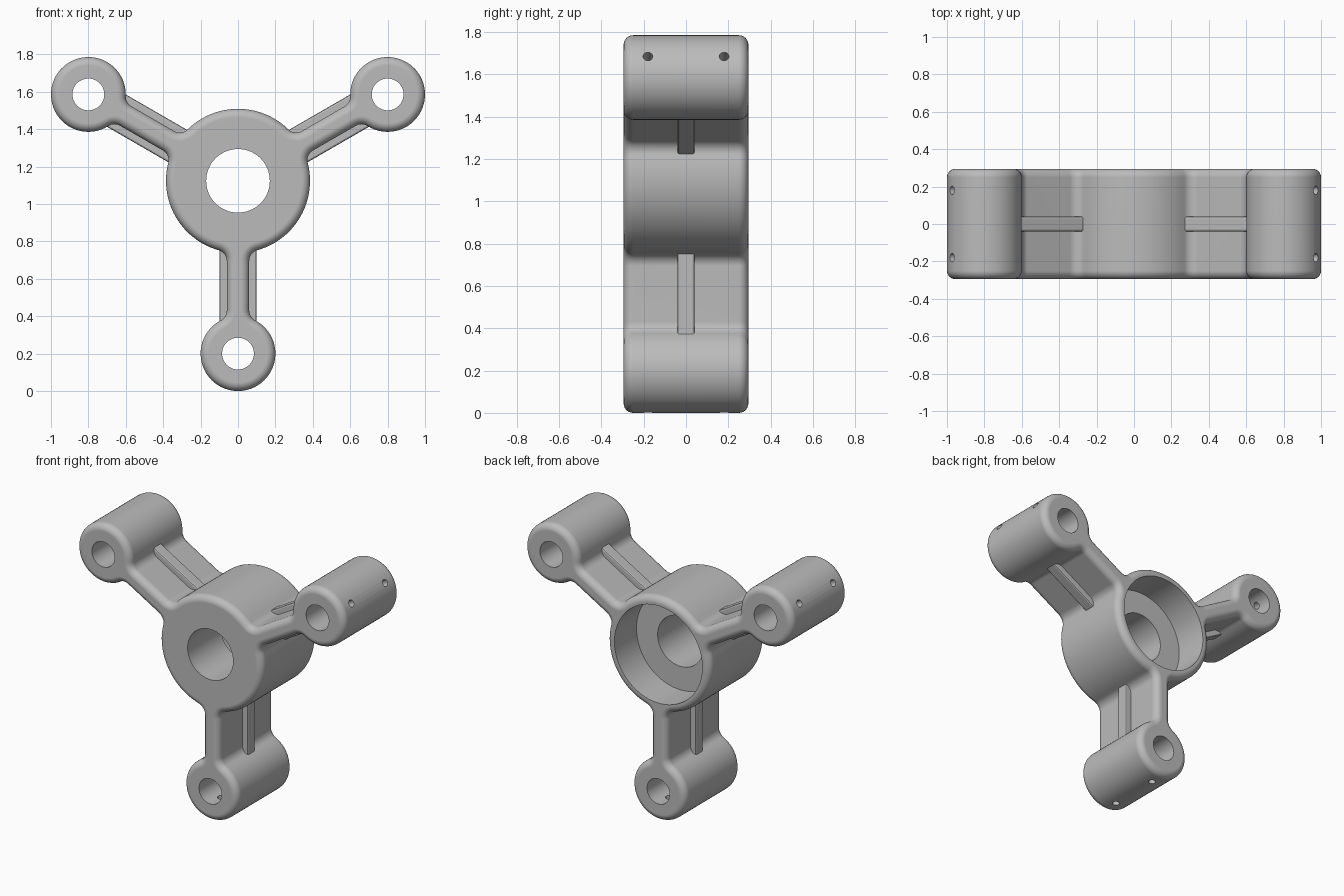
import bpy, bmesh
from math import sin, cos, pi, radians, sqrt, atan2
from mathutils import Matrix, Vector

cube = bpy.data.objects.get("Cube")
if cube:
    bpy.data.objects.remove(cube)

HUB, BOSS, WEB, FILLET = 0.385, 0.2, 0.06, 0.06   # radii and web half thickness
REACH = 1.6 / sqrt(3)                             # hub centre to boss centre
HEIGHT = REACH + BOSS                             # height of the hub centre
DEPTH, ROUND = 0.295, 0.045                       # half depth, edge rounding
ARMS = [radians(a) for a in (-90, 30, 150)]

metal = bpy.data.materials.new("grey_metal")
metal.use_nodes = True
grey = (0.5, 0.5, 0.5, 1)
metal.diffuse_color = grey
metal.node_tree.nodes["Principled BSDF"].inputs["Base Color"].default_value = grey


def place(arm, u, v, y):
    """Point u along an arm, v across it, y in depth."""
    return Vector((u * cos(arm) - v * sin(arm), y, HEIGHT + u * sin(arm) + v * cos(arm)))


def arc(cu, cv, r, a0, a1, n):
    steps = [a0 + (a1 - a0) * i / n for i in range(n + 1)]
    return [(cu + r * cos(a), cv + r * sin(a)) for a in steps]


def outline(inset):
    """Closed outline of hub, webs and bosses, inset by a distance."""
    across = WEB + FILLET
    u1 = sqrt((HUB + FILLET) ** 2 - across ** 2)
    u2 = REACH - sqrt((BOSS + FILLET) ** 2 - across ** 2)
    a, b = atan2(across, u1), atan2(across, REACH - u2)
    f = FILLET + inset
    half = arc(REACH, 0, BOSS - inset, 0, pi - b, 24)
    half += arc(u2, across, f, -b, -pi / 2, 8)[1:]
    half += arc(u1, across, f, -pi / 2, a - pi, 8)
    half += arc(0, 0, HUB - inset, a, pi / 3, 12)[1:]
    side = [(u, -v) for u, v in reversed(half[1:])][1:] + half
    return [(arm, u, v) for arm in ARMS for u, v in side]


def finish(bm, name):
    bmesh.ops.recalc_face_normals(bm, faces=bm.faces)
    mesh = bpy.data.meshes.new(name)
    bm.to_mesh(mesh)
    bm.free()
    mesh.materials.append(metal)
    obj = bpy.data.objects.new(name, mesh)
    bpy.context.collection.objects.link(obj)
    return obj


def activate(obj):
    bpy.ops.object.select_all(action='DESELECT')
    obj.select_set(True)
    bpy.context.view_layer.objects.active = obj


# Body: the outline stacked through the depth, with rounded front and back edges
bm = bmesh.new()
turns = [pi / 2 * i / 6 for i in range(7)]
front = [(-DEPTH + ROUND * (1 - sin(t)), ROUND * (1 - cos(t))) for t in reversed(turns)]
layers = front + [(-y, d) for y, d in reversed(front)]
rings = [[bm.verts.new(place(*p, y)) for p in outline(d)] for y, d in layers]
for r0, r1 in zip(rings, rings[1:]):
    for i in range(len(r0)):
        bm.faces.new((r0[i - 1], r0[i], r1[i], r1[i - 1]))
bm.faces.new(rings[0])
bm.faces.new(rings[-1])
body = finish(bm, "spider_body")


def drill(start, end, radius, sides):
    """Cut a round hole through the body between two points."""
    bm = bmesh.new()
    axis = end - start
    turn = axis.to_track_quat('Z', 'Y').to_matrix().to_4x4()
    bmesh.ops.create_cone(bm, cap_ends=True, segments=sides, radius1=radius, radius2=radius,
                          depth=axis.length, matrix=Matrix.Translation((start + end) / 2) @ turn)
    cutter = finish(bm, "drill")
    cutter.hide_render = True
    mod = body.modifiers.new("hole", 'BOOLEAN')
    mod.operation, mod.solver, mod.object = 'DIFFERENCE', 'EXACT', cutter
    activate(body)
    bpy.ops.object.modifier_apply(modifier=mod.name)
    bpy.data.objects.remove(cutter)


# Hub bore and the wide recess open at the back
drill(place(0, 0, 0, -0.5), place(0, 0, 0, 0.5), 0.17, 64)
drill(place(0, 0, 0, 0.06), place(0, 0, 0, 0.5), 0.328, 96)

for arm in ARMS:
    # Boss bore and two set screw holes at its outer end
    drill(place(arm, REACH, 0, -0.5), place(arm, REACH, 0, 0.5), 0.085, 48)
    for y in (-0.18, 0.18):
        drill(place(arm, REACH, 0, y), place(arm, REACH + 0.3, 0, y), 0.023, 20)

activate(body)
bpy.ops.object.shade_smooth_by_angle(angle=radians(35))
body.modifiers.new("even_shading", 'WEIGHTED_NORMAL').keep_sharp = True

# Stiffening rib crossing each web
for arm, label in zip(ARMS, ("lower", "left", "right")):
    bm = bmesh.new()
    bmesh.ops.create_cube(bm, size=1)
    for v in bm.verts:
        v.co = place(arm, 0.565 + v.co.x * 0.4, v.co.y * 0.2, v.co.z * 0.08)
    rib = finish(bm, label + "_rib")
    bevel = rib.modifiers.new("soft_edges", 'BEVEL')
    bevel.width, bevel.segments = 0.01, 2
